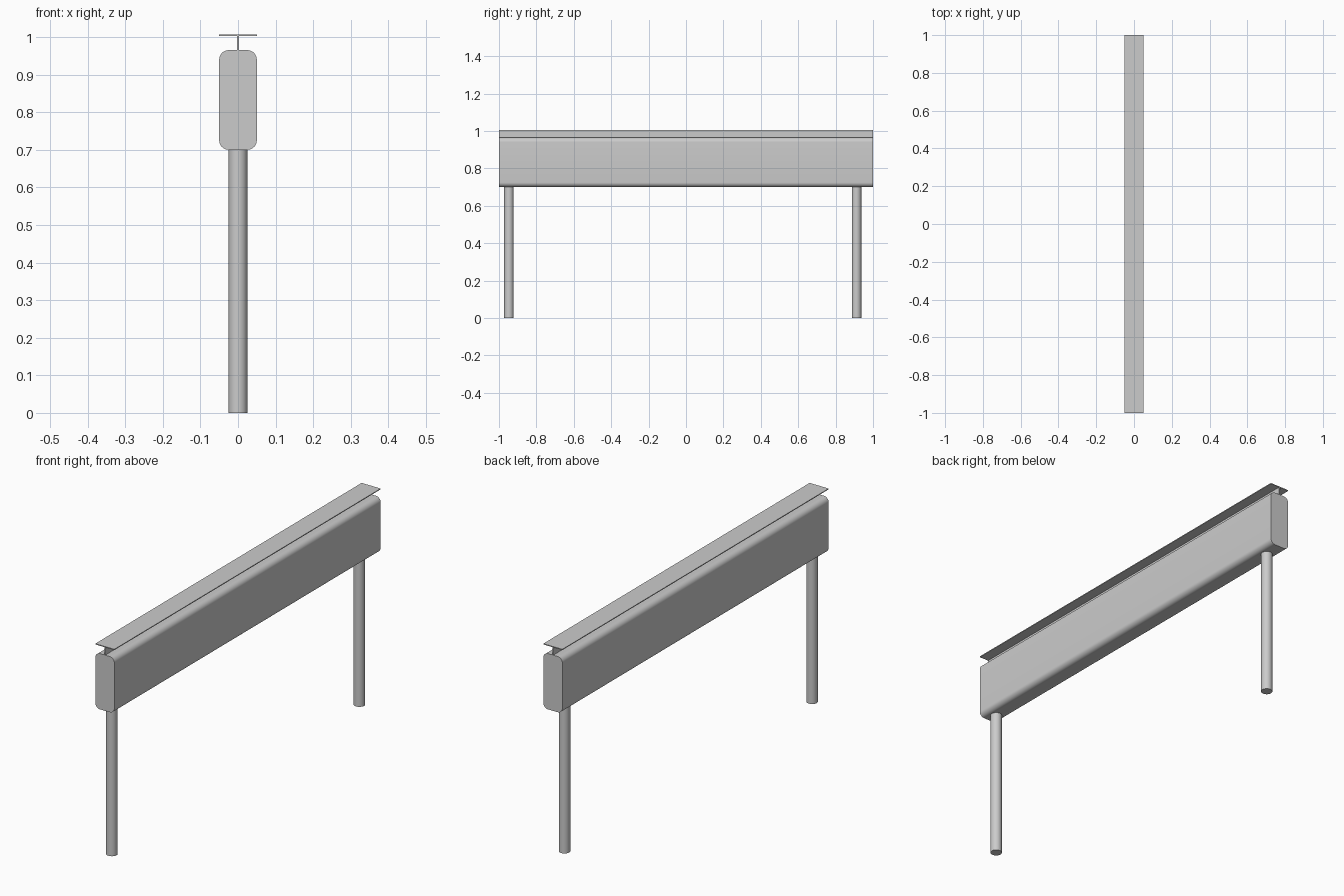
import bpy, bmesh, math

if "Cube" in bpy.data.objects:
    bpy.data.objects.remove(bpy.data.objects["Cube"])


def finish(name, bm, smooth=False):
    bmesh.ops.recalc_face_normals(bm, faces=bm.faces)
    mesh = bpy.data.meshes.new(name)
    bm.to_mesh(mesh)
    bm.free()
    ob = bpy.data.objects.new(name, mesh)
    bpy.context.collection.objects.link(ob)
    if smooth:
        bpy.ops.object.select_all(action='DESELECT')
        ob.select_set(True)
        bpy.context.view_layer.objects.active = ob
        bpy.ops.object.shade_smooth_by_angle(angle=math.radians(35))
    return ob


def extrude_profile(name, points, smooth=False):
    """Sweep an x-z outline along the full length, y -1 to 1."""
    bm = bmesh.new()
    face = bm.faces.new([bm.verts.new((x, -1, z)) for x, z in points])
    ext = bmesh.ops.extrude_face_region(bm, geom=[face])
    verts = [g for g in ext["geom"] if isinstance(g, bmesh.types.BMVert)]
    bmesh.ops.translate(bm, verts=verts, vec=(0, 2, 0))
    return finish(name, bm, smooth)


def rounded_rect(hw, z0, z1, r, steps=8):
    pts = []
    corners = [(hw - r, z1 - r), (r - hw, z1 - r), (r - hw, z0 + r), (hw - r, z0 + r)]
    for i, (cx, cz) in enumerate(corners):
        for s in range(steps + 1):
            a = math.pi / 2 * (i + s / steps)
            pts.append((cx + r * math.cos(a), cz + r * math.sin(a)))
    return pts


# Main beam with rounded long edges
extrude_profile("beam", rounded_rect(0.05, 0.70, 0.965, 0.025), True)

# T-shaped top rail: thin web carrying a flat plate
w, bottom, under, top = 0.002, 0.965, 1.002, 1.006
extrude_profile("top_rail", [(-w, bottom), (w, bottom), (w, under), (0.05, under),
                             (0.05, top), (-0.05, top), (-0.05, under), (-w, under)])

# Round legs
for name, y in (("front_leg", -0.947), ("back_leg", 0.912)):
    bm = bmesh.new()
    bmesh.ops.create_cone(bm, cap_ends=True, segments=32, radius1=0.025,
                          radius2=0.025, depth=0.70)
    bmesh.ops.translate(bm, verts=bm.verts, vec=(0, y, 0.35))
    finish(name, bm, True)
